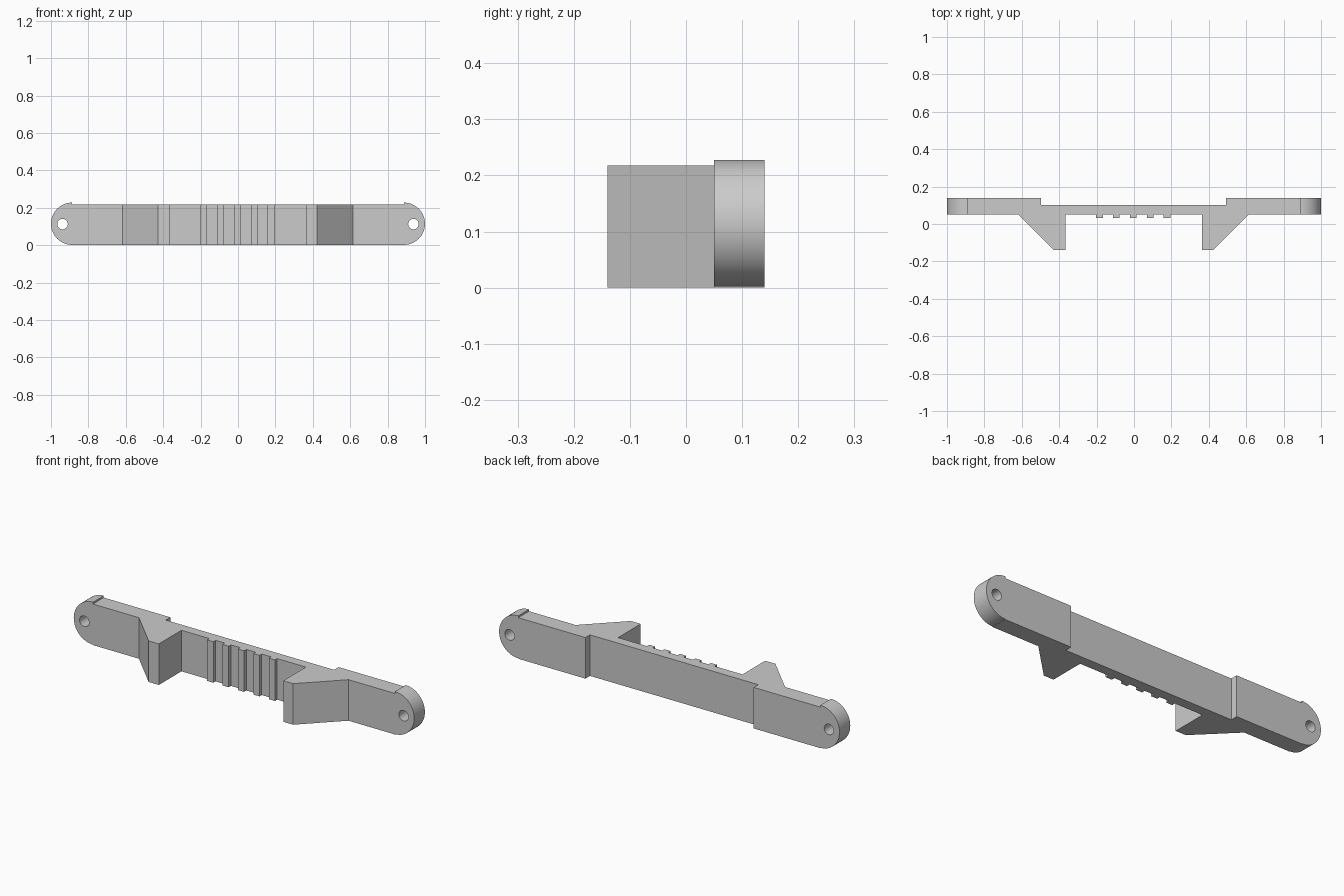
import bpy, bmesh, math
from mathutils import Vector

default = bpy.data.objects.get("Cube")
if default:
    bpy.data.objects.remove(default, do_unlink=True)

grey = bpy.data.materials.new("light grey plastic")
grey.use_nodes = True
colour = (0.6, 0.6, 0.6, 1)
grey.diffuse_color = colour
grey.node_tree.nodes["Principled BSDF"].inputs["Base Color"].default_value = colour

HEIGHT = 0.218
FRONT, BACK = 0.05, 0.14      # thickness of the end sections
RADIUS, END_X, END_Z = 0.113, 0.887, 0.115


def extrude(name, points, offset):
    """Solid made by sweeping a planar outline along an offset."""
    bm = bmesh.new()
    face = bm.faces.new([bm.verts.new(p) for p in points])
    swept = bmesh.ops.extrude_face_region(bm, geom=[face])
    verts = [v for v in swept["geom"] if isinstance(v, bmesh.types.BMVert)]
    bmesh.ops.translate(bm, vec=Vector(offset), verts=verts)
    bmesh.ops.recalc_face_normals(bm, faces=bm.faces[:])
    mesh = bpy.data.meshes.new(name)
    bm.to_mesh(mesh)
    bm.free()
    mesh.materials.append(grey)
    obj = bpy.data.objects.new(name, mesh)
    bpy.context.collection.objects.link(obj)
    return obj


def arc(x, z, radius, start, sweep, steps, y):
    return [(x + radius * math.cos(start + sweep * i / steps), y,
             z + radius * math.sin(start + sweep * i / steps))
            for i in range(steps + 1)]


# Bar with clip hooks, front grip ribs and a recessed back, as one outline
outline = [(-END_X, BACK), (-END_X, FRONT), (-0.617, FRONT),
           (-0.427, -0.14), (-0.367, -0.14), (-0.367, FRONT)]
for i in range(5):
    x = -0.004 + (i - 2) * 0.0905
    outline += [(x - 0.018, FRONT), (x - 0.018, 0.031),
                (x + 0.018, 0.031), (x + 0.018, FRONT)]
outline += [(0.364, FRONT), (0.364, -0.14), (0.422, -0.14), (0.614, FRONT),
            (END_X, FRONT), (END_X, BACK), (0.493, BACK), (0.493, 0.102),
            (-0.496, 0.102), (-0.496, BACK)]
extrude("hooked_bar", [(x, y, 0) for x, y in outline], (0, 0, HEIGHT))

# Rounded ends, each with a bolt hole
for side, label in ((1, "left"), (-1, "right")):
    start = -math.pi / 2 if side > 0 else math.pi / 2
    end = extrude(label + "_rounded_end",
                  arc(side * END_X, END_Z, RADIUS, start, math.pi, 32, FRONT),
                  (0, BACK - FRONT, 0))
    hole = extrude(label + "_hole_cutter",
                   arc(side * 0.938, 0.113, 0.028, 0, math.tau, 32, FRONT - 0.05)[:-1],
                   (0, BACK - FRONT + 0.1, 0))
    hole.hide_render = True
    cut = end.modifiers.new("bolt hole", "BOOLEAN")
    cut.operation = "DIFFERENCE"
    cut.solver = "EXACT"
    cut.object = hole
    bpy.ops.object.select_all(action="DESELECT")
    end.select_set(True)
    bpy.context.view_layer.objects.active = end
    bpy.ops.object.modifier_apply(modifier=cut.name)
    bpy.data.objects.remove(hole, do_unlink=True)
    bpy.ops.object.shade_smooth_by_angle(angle=math.radians(30))
